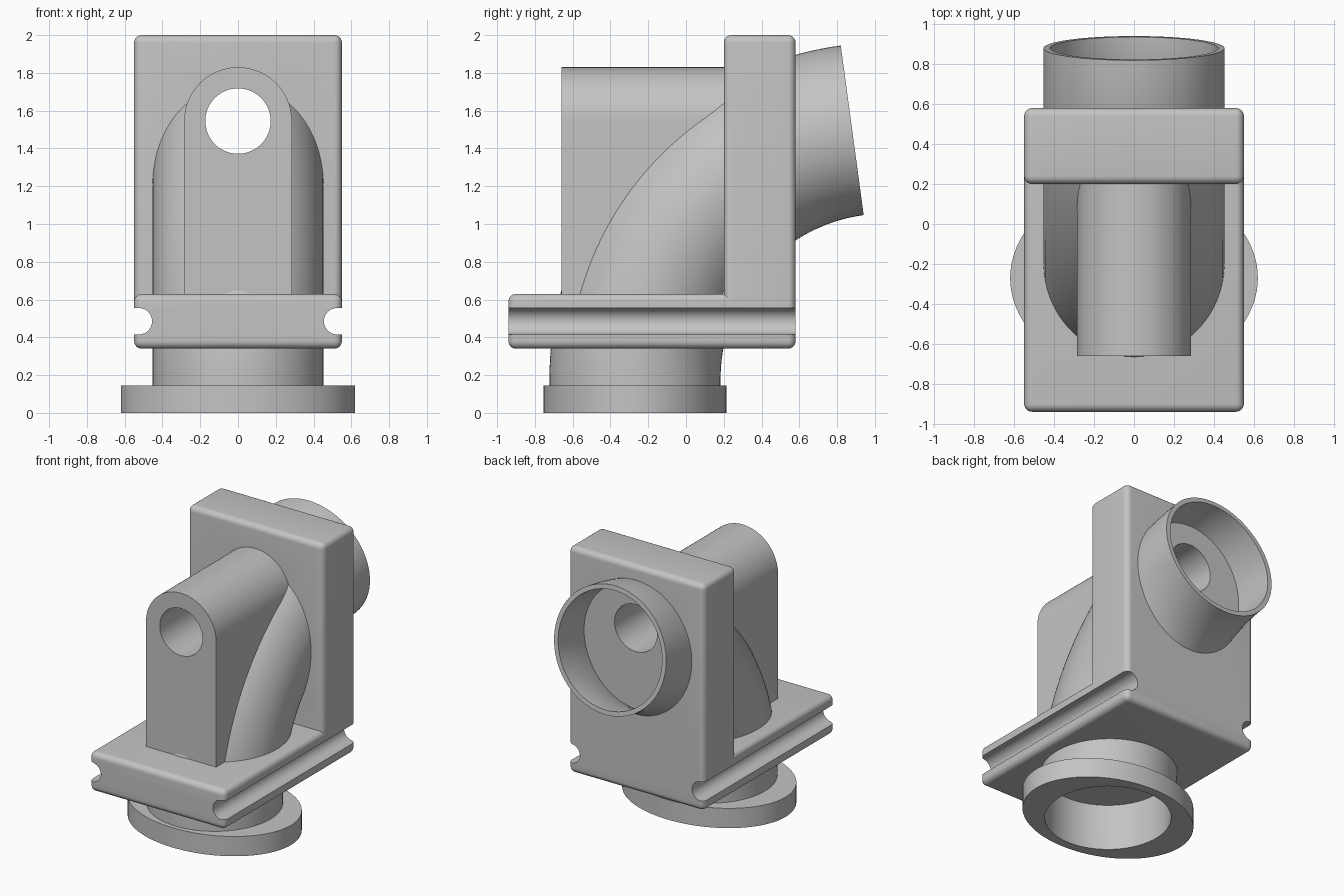
import bpy, bmesh
from math import sin, cos, pi, radians
from mathutils import Vector

if "Cube" in bpy.data.objects:
    bpy.data.objects.remove(bpy.data.objects["Cube"])

grey = bpy.data.materials.new("light grey")
grey.use_nodes = True
COLOUR = (0.55, 0.55, 0.55, 1)
grey.diffuse_color = COLOUR
grey.node_tree.nodes["Principled BSDF"].inputs["Base Color"].default_value = COLOUR

PIPE_Y, PIPE_R, BORE_R = -0.27, 0.453, 0.42
BEND_R, BEND_Z, BEND_END = 1.328, 0.18, radians(82.3)


def loft(name, rings, edit=None):
    """Skin a row of equal rings, cap both ends, optionally edit the bmesh."""
    bm = bmesh.new()
    loops = [[bm.verts.new(p) for p in ring] for ring in rings]
    n = len(loops[0])
    for a, b in zip(loops, loops[1:]):
        for i in range(n):
            j = (i + 1) % n
            bm.faces.new((a[i], a[j], b[j], b[i]))
    bm.faces.new(loops[0])
    bm.faces.new(loops[-1])
    if edit:
        edit(bm)
    bmesh.ops.recalc_face_normals(bm, faces=bm.faces)
    mesh = bpy.data.meshes.new(name)
    bm.to_mesh(mesh)
    bm.free()
    mesh.materials.append(grey)
    obj = bpy.data.objects.new(name, mesh)
    bpy.context.collection.objects.link(obj)
    return obj


def arc(cx, cz, r, start, end, steps):
    return [(cx + r * cos(start + (end - start) * i / steps),
             cz + r * sin(start + (end - start) * i / steps)) for i in range(steps + 1)]


def along_y(name, outline, y0, y1):
    return loft(name, [[(x, y, z) for x, z in outline] for y in (y0, y1)])


def upright(name, rx, ry, z0, z1):
    outline = arc(0, PIPE_Y, 1, 0, 2 * pi, 96)[:-1]
    return loft(name, [[(x * rx, PIPE_Y + (y - PIPE_Y) * ry, z) for x, y in outline]
                       for z in (z0, z1)])


def elbow(name, r, z0, end, edit=None):
    """Pipe rising from z0, then bending backwards to the end angle."""
    stations = [(Vector((0, PIPE_Y, z0)), 0)]
    for i in range(49):
        t = end * i / 48
        stations.append((Vector((0, PIPE_Y + BEND_R * (1 - cos(t)), BEND_Z + BEND_R * sin(t))), t))
    rings = []
    for centre, t in stations:
        out = Vector((0, cos(t), -sin(t)))
        rings.append([centre + Vector((r * cos(a), 0, 0)) + out * r * sin(a)
                      for a in (2 * pi * k / 96 for k in range(96))])
    return loft(name, rings, edit)


def cut(obj, *cutters):
    for c in cutters:
        mod = obj.modifiers.new("cut", "BOOLEAN")
        mod.operation, mod.solver, mod.object = "DIFFERENCE", "EXACT", c
        bpy.context.view_layer.objects.active = obj
        bpy.ops.object.modifier_apply(modifier=mod.name)


# Rounded L-shaped block, sharp only at its inside corner
def round_edges(bm):
    inner = [e for e in bm.edges
             if all(abs(v.co.y - 0.2) < 1e-4 and abs(v.co.z - 0.63) < 1e-4 for v in e.verts)]
    bmesh.ops.recalc_face_normals(bm, faces=bm.faces)
    bmesh.ops.bevel(bm, geom=[e for e in bm.edges if e not in inner], offset=0.04,
                    segments=6, profile=0.5, affect="EDGES")


profile = [(-0.94, 0.34), (0.58, 0.34), (0.58, 2), (0.2, 2), (0.2, 0.63), (-0.94, 0.63)]
block = loft("mounting_block", [[(x, y, z) for y, z in profile] for x in (-0.55, 0.55)],
             round_edges)

# Arched lug in front of the upright
lug = along_y("arched_lug", [(-0.285, 0.6)] + [(0.285, 0.6)] +
              arc(0, 1.545, 0.285, 0, pi, 48), -0.66, 0.25)

# Bent pipe and its oval foot flange
pipe = elbow("bent_pipe", PIPE_R, 0.02, BEND_END)
flange = upright("oval_flange", 0.62, 0.485, 0, 0.145)


# Cutters: side grooves, cross bore, pipe foot bore, rear socket
def keep_rear(bm):
    bmesh.ops.recalc_face_normals(bm, faces=bm.faces)
    result = bmesh.ops.bisect_plane(bm, geom=bm.verts[:] + bm.edges[:] + bm.faces[:],
                                    plane_co=(0, 0.582, 0), plane_no=(0, 1, 0), clear_inner=True)
    rim = [e for e in result["geom_cut"] if isinstance(e, bmesh.types.BMEdge)]
    bmesh.ops.contextual_create(bm, geom=rim)


grooves = [along_y("groove_cutter", [(side * x, z) for x, z in
                   arc(0.525, 0.485, 0.07, pi / 2, 3 * pi / 2, 24) + [(0.7, 0.415), (0.7, 0.555)]],
                   -1.2, 1.2) for side in (-1, 1)]
bore = along_y("bore_cutter", arc(0, 1.545, 0.173, 0, 2 * pi, 64)[:-1], -0.9, 0.7)
foot_bore = upright("foot_bore_cutter", BORE_R, BORE_R, -0.1, 0.338)
socket = elbow("socket_cutter", BORE_R, 0.1, BEND_END + 0.03, keep_rear)

cut(block, bore, *grooves)
cut(lug, bore)
cut(pipe, socket, bore, foot_bore)
cut(flange, foot_bore)

for helper in (bore, foot_bore, socket, *grooves):
    bpy.data.objects.remove(helper)

# Smooth curved faces, keep hard edges
for obj in (block, lug, pipe, flange):
    bpy.ops.object.select_all(action="DESELECT")
    obj.select_set(True)
    bpy.context.view_layer.objects.active = obj
    bpy.ops.object.shade_smooth_by_angle(angle=radians(30))
